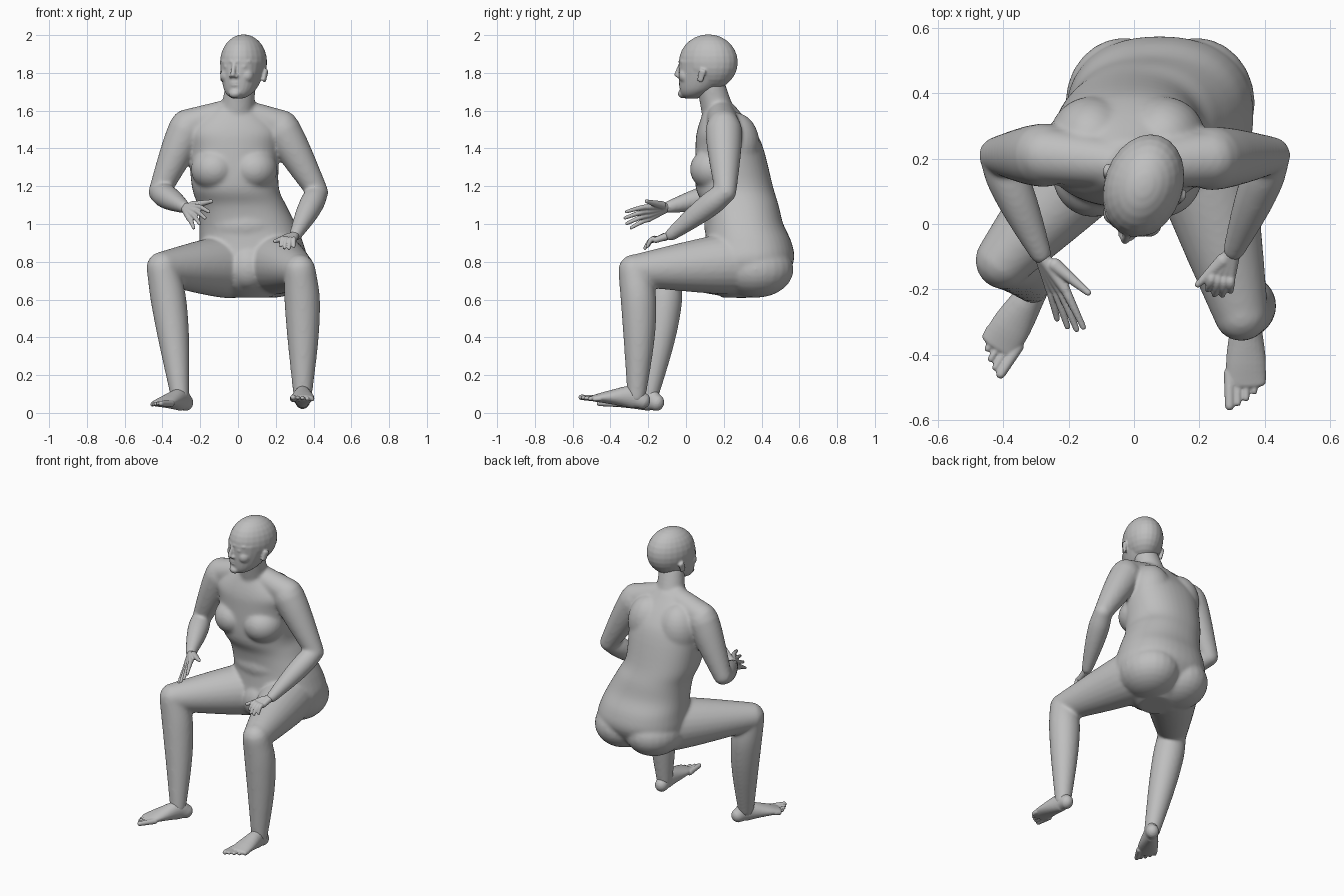
import bpy, bmesh, math
from math import sin, cos, pi, tau, radians, copysign
from mathutils import Vector, Matrix

if "Cube" in bpy.data.objects:
    bpy.data.objects.remove(bpy.data.objects["Cube"], do_unlink=True)

# One plain material
skin = bpy.data.materials.new("plain_grey")
skin.use_nodes = True
grey = (.52, .52, .52, 1)
skin.diffuse_color = grey
shader = next(node for node in skin.node_tree.nodes if node.type == 'BSDF_PRINCIPLED')
shader.inputs["Base Color"].default_value = grey
shader.inputs["Roughness"].default_value = .7

ACROSS, DEPTH, UP = (Vector(row) for row in Matrix.Identity(3))


def resample(points, steps=4):
    """Smooth curve through points that also carry two radii."""
    keys = [Vector(point) for point in points]
    keys = [keys[0] * 2 - keys[1]] + keys + [keys[-1] * 2 - keys[-2]]
    curve = []
    for before, start, end, after in zip(keys, keys[1:], keys[2:], keys[3:]):
        ease_in, ease_out = (end - before) / 2, (after - start) / 2
        for step in range(steps):
            t = step / steps
            blend = t * t * (3 - 2 * t)
            curve.append(start.lerp(end, blend) + ease_in * t * (1 - t) ** 2
                         - ease_out * t * t * (1 - t))
    return curve + [keys[-2]]


def loft(bm, points, side=ACROSS, upright=False, power=2, sides=24):
    """Loft of ellipses given as (x, y, z, half width, half depth)."""
    rows = resample(points)
    centres = [Vector(row[:3]) for row in rows]
    rings = []
    for i, row in enumerate(rows):
        along = centres[min(i + 1, len(rows) - 1)] - centres[max(i - 1, 0)]
        along = UP if upright else along.normalized()
        u = (side - along * side.dot(along)).normalized()
        rings.append((centres[i], row[3], row[4], along, u))
    if not upright:
        # Rounded ends
        caps = []
        for (centre, wide, deep, along, u), sign in ((rings[0], -1), (rings[-1], 1)):
            caps.append([(centre + along * sign * min(wide, deep) * sin(angle),
                          wide * cos(angle), deep * cos(angle), along, u)
                         for angle in (.4, .8, 1.2, 1.5)])
        rings = caps[0][::-1] + rings + caps[1]
    loops = []
    for centre, wide, deep, along, u in rings:
        v, loop = along.cross(u), []
        for k in range(sides):
            c, s = cos(tau * k / sides), sin(tau * k / sides)
            loop.append(bm.verts.new(centre + u * wide * copysign(abs(c) ** (2 / power), c)
                                     + v * deep * copysign(abs(s) ** (2 / power), s)))
        loops.append(loop)
    for low, high in zip(loops, loops[1:]):
        for k in range(sides):
            bm.faces.new((low[k - 1], low[k], high[k], high[k - 1]))
    bm.faces.new(loops[0][::-1])
    bm.faces.new(loops[-1])


def limb(bm, start, end, thick, thin, swell=0, bow=(0, 0, 0), flat=1, side=ACROSS):
    """Tapered limb whose muscle swells and bows between its two joints."""
    start, end, points = Vector(start), Vector(end), []
    for step in range(6):
        t = step / 5
        centre = start.lerp(end, t) + Vector(bow) * sin(pi * t ** .7)
        radius = thick + (thin - thick) * t + swell * sin(pi * t ** .7)
        points.append((*centre, radius, radius * flat))
    loft(bm, points, side)


def ball(bm, centre, radii):
    shape = Matrix.Translation(centre) @ Matrix.Diagonal((*radii, 1))
    bmesh.ops.create_uvsphere(bm, u_segments=24, v_segments=14, radius=1, matrix=shape)


def finish(bm, name, voxel, smooth):
    """Fuse the overlapping volumes into one soft skin."""
    bmesh.ops.recalc_face_normals(bm, faces=bm.faces)
    mesh = bpy.data.meshes.new(name)
    bm.to_mesh(mesh)
    bm.free()
    mesh.materials.append(skin)
    mesh.shade_smooth()
    part = bpy.data.objects.new(name, mesh)
    bpy.context.collection.objects.link(part)
    fuse = part.modifiers.new("fuse", 'REMESH')
    fuse.mode, fuse.voxel_size, fuse.use_smooth_shade = 'VOXEL', voxel, True
    soften = part.modifiers.new("soften", 'SMOOTH')
    soften.factor, soften.iterations = .5, smooth


def hand(name, wrist, knuckles, tips, thumb, side, bend):
    """Four fingers spread evenly from index to little, plus a thumb."""
    bm = bmesh.new()
    wrist, thumb = Vector(wrist), Vector(thumb)
    first_knuckle, last_knuckle = map(Vector, knuckles)
    first_tip, last_tip = map(Vector, tips)
    for finger in range(4):
        t = finger / 3
        knuckle = first_knuckle.lerp(last_knuckle, t)
        tip = first_tip.lerp(last_tip, t)
        tip += (tip - knuckle).normalized() * .02 * sin(pi * t)
        limb(bm, wrist, knuckle, .022, .016, side=side)
        limb(bm, knuckle, tip, .015, .009, bow=bend, side=side)
    limb(bm, wrist.lerp(thumb, .3), thumb, .022, .01, side=side)
    finish(bm, name, .004, 3)


def foot(name, ankle, yaw, pitch, mirror):
    """Foot pointing forward from the ankle, big toe on the inner side."""
    bm = bmesh.new()
    loft(bm, [(0, .025, .05, .04, .044), (0, -.03, .063, .043, .06),
              (0, -.15, .042, .06, .036), (0, -.23, .024, .06, .018)])
    for toe in range(5):
        across = -.05 + toe * .025
        reach = -.3 + .006 * toe + .003 * toe * toe
        radius = .013 if toe else .018
        limb(bm, (across, -.2, .026), (across, reach, .018), radius, radius * .8)
    bm.transform(Matrix.Translation(ankle) @ Matrix.Rotation(radians(yaw), 4, 'Z')
                 @ Matrix.Rotation(radians(pitch), 4, 'X') @ Matrix.Diagonal((mirror, 1, 1, 1)))
    finish(bm, name, .0045, 3)


# Torso, from seat to collar
bm = bmesh.new()
loft(bm, [(.07, .29, .61, .1, .1), (.07, .3, .69, .24, .2), (.08, .33, .8, .285, .24),
          (.07, .33, .9, .275, .23), (.05, .31, 1, .255, .205), (.02, .29, 1.1, .235, .2),
          (-.015, .255, 1.2, .23, .205), (-.02, .23, 1.4, .24, .18),
          (-.02, .21, 1.5, .24, .15), (-.02, .18, 1.63, .09, .075)],
     upright=True, power=2.25, sides=40)
# Belly and groin
ball(bm, (.045, .26, .99), (.23, .165, .13))
ball(bm, (.055, .16, .77), (.11, .1, .12))
# Buttocks, chest and shoulder blades
for s in (-1, 1):
    ball(bm, (.08 + s * .11, .37, .76), (.18, .2, .15))
    ball(bm, (-.02 + s * .105, .15, 1.29), (.125, .13, .115))
    ball(bm, (-.02 + s * .11, .26, 1.42), (.13, .13, .17))

# Neck
neck = Vector((-.01, .18, 1.6))
limb(bm, neck - UP * .05, (.015, .13, 1.74), .094, .078, flat=.95)

# Arms with the shoulder yoke
right_wrist, left_wrist = (-.285, -.09, 1.09), (.305, -.08, .943)
for shoulder, elbow, wrist in (((-.272, .21, 1.5), (-.418, .21, 1.168), right_wrist),
                               ((.235, .2, 1.495), (.422, .21, 1.168), left_wrist)):
    limb(bm, Vector(shoulder) + UP * .02, neck, .087, .07, side=DEPTH)
    limb(bm, shoulder, elbow, .098, .057, swell=.005)
    limb(bm, elbow, wrist, .056, .034, swell=.015)

# Legs: thigh, then shin with the calf bowed back
for hip, knee, shin, ankle in (
        ((-.04, .3, .775), (-.398, -.11, .767), (-.4, -.115, .765), (-.308, -.195, .09)),
        ((.18, .3, .795), (.322, -.255, .755), (.327, -.275, .755), (.342, -.262, .09))):
    limb(bm, hip, knee, .17, .088, swell=.007)
    limb(bm, shin, ankle, .084, .049, swell=.02, bow=(.01, .022, 0))
finish(bm, "body", .009, 14)

# Head, built facing forward and then turned
bm = bmesh.new()
ball(bm, (0, .014, 1.856), (.12, .16, .148))
loft(bm, [(0, -.08, 1.665, .03, .035), (0, -.065, 1.685, .062, .068), (0, -.04, 1.72, .086, .102),
          (0, -.005, 1.79, .107, .141), (0, .01, 1.86, .118, .155)], upright=True, power=2.15)
# Nose, lips and chin
limb(bm, (0, -.142, 1.85), (0, -.162, 1.79), .009, .014)
for z in (1.735, 1.748):
    ball(bm, (0, -.134, z), (.028, .014, .008))
ball(bm, (0, -.125, 1.69), (.034, .03, .025))
# Nostrils, eyes, cheeks, brows and ears
for s in (-1, 1):
    ball(bm, (s * .015, -.147, 1.783), (.012, .015, .01))
    ball(bm, (s * .042, -.126, 1.832), (.02, .012, .01))
    ball(bm, (s * .055, -.092, 1.785), (.038, .04, .04))
    limb(bm, (s * .015, -.14, 1.86), (s * .075, -.108, 1.86), .009, .008, side=DEPTH)
    limb(bm, (s * .117, .008, 1.76), (s * .124, .024, 1.81), .009, .01, flat=2)
bm.transform(Matrix.Translation((.025, .105, 0)) @ Matrix.Rotation(radians(-19), 4, 'Z'))
finish(bm, "head", .006, 5)

# Hands: one held out in the air, one resting on the thigh
hand("right_hand", right_wrist, [(-.21, -.2, 1.09), (-.255, -.2, 1.025)],
     [(-.155, -.315, 1.065), (-.235, -.29, .98)], (-.14, -.21, 1.12), UP, (0, 0, .004))
hand("left_hand", left_wrist, [(.24, -.15, .92), (.295, -.16, .915)],
     [(.225, -.2, .885), (.295, -.205, .88)], (.195, -.185, .908), ACROSS, (0, -.008, .014))

# Feet
foot("left_foot", (.342, -.262, .018), 0, -9, 1)
foot("right_foot", (-.292, -.18, .006), -32, -5, -1)
